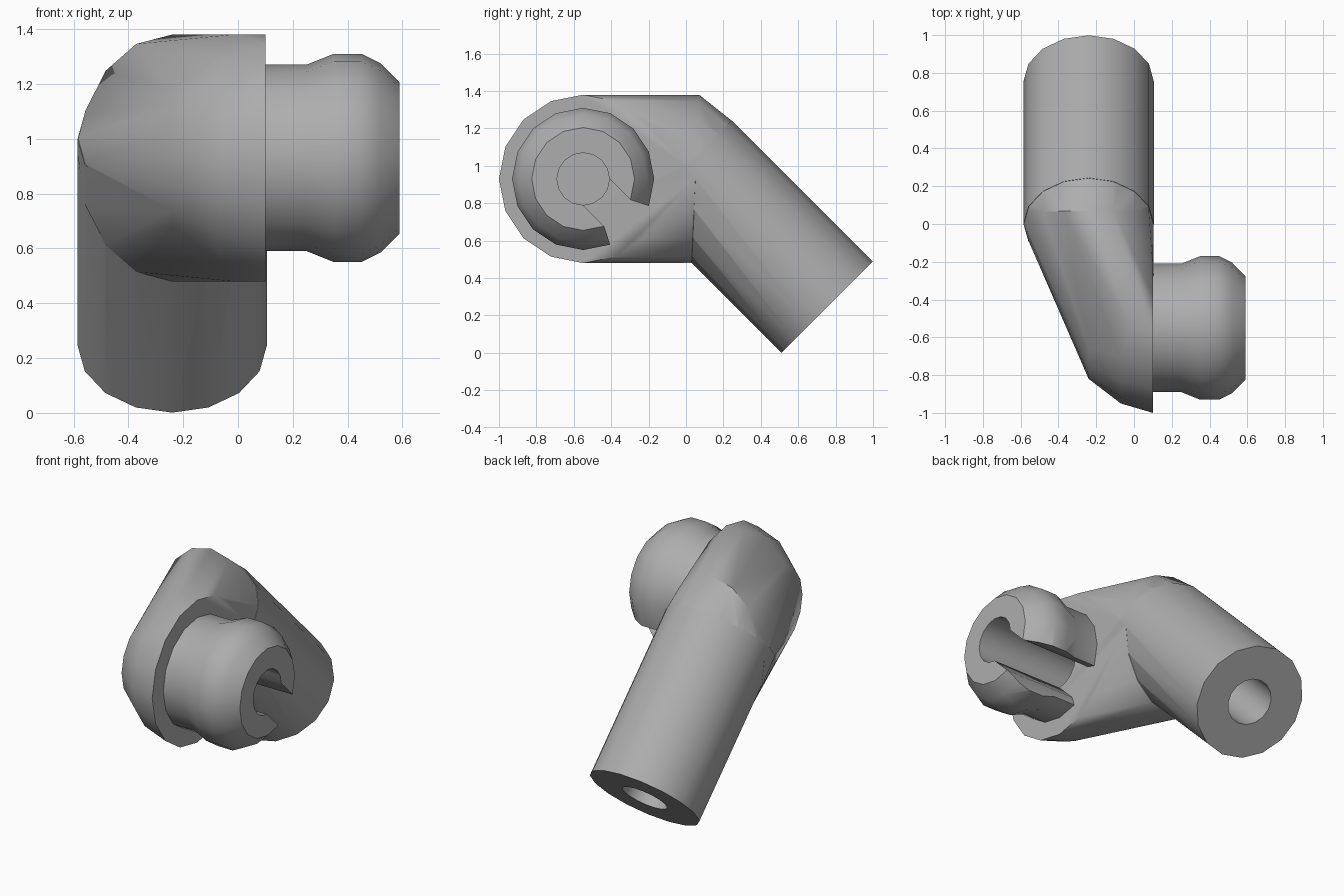
import bpy, bmesh, math
from mathutils import Vector

cube = bpy.data.objects.get("Cube")
if cube:
    bpy.data.objects.remove(cube, do_unlink=True)

SIDES = 16
X = Vector((1, 0, 0))
Y = Vector((0, 1, 0))
DOWN = Vector((0, 1, -1)).normalized()   # direction of the angled tube
UP = Vector((0, 1, 1)).normalized()      # square to it

grey = bpy.data.materials.new("grey plastic")
grey.use_nodes = True
grey.diffuse_color = (0.42, 0.42, 0.42, 1)
grey.node_tree.nodes["Principled BSDF"].inputs["Base Color"].default_value = grey.diffuse_color


def make_object(name, bm):
    bmesh.ops.recalc_face_normals(bm, faces=bm.faces)
    mesh = bpy.data.meshes.new(name)
    bm.to_mesh(mesh)
    bm.free()
    obj = bpy.data.objects.new(name, mesh)
    bpy.context.collection.objects.link(obj)
    return obj


def ring(center, u, v, ru, rv):
    angles = [math.tau * i / SIDES for i in range(SIDES)]
    return [center + u * ru * math.cos(a) + v * rv * math.sin(a) for a in angles]


def turned(name, origin, axis, u, profile):
    """Closed solid turned about an axis; profile holds (distance, radius)."""
    bm = bmesh.new()
    v = axis.cross(u)
    rings = [[bm.verts.new(p) for p in ring(origin + axis * d, u, v, r, r)]
             for d, r in profile]
    for a, b in zip(rings, rings[1:]):
        for i in range(SIDES):
            j = (i + 1) % SIDES
            bm.faces.new((a[i], a[j], b[j], b[i]))
    bm.faces.new(rings[0])
    bm.faces.new(rings[-1])
    return make_object(name, bm)


def boolean(obj, other, operation):
    mod = obj.modifiers.new(operation, 'BOOLEAN')
    mod.operation = operation
    mod.solver = 'EXACT'
    mod.object = other
    bpy.context.view_layer.update()
    deps = bpy.context.evaluated_depsgraph_get()
    mesh = bpy.data.meshes.new_from_object(obj.evaluated_get(deps))
    obj.modifiers.clear()
    obj.data = mesh


hub = Vector((0, -0.55, 0.93))       # centre of the pin
elbow = Vector((-0.24, 0, 1.0))      # start of the angled tube

# Elbow: hull from the domed pin flange to the bend of the tube
points = []
for x, r in ((0.1, 0.45), (-0.07, 0.4), (-0.24, 0.27)):
    points += ring(hub + X * x, Y, X.cross(Y), r, r)
points += [hub + Vector((-0.02, 0, s * 0.45)) for s in (-1, 1)]
points += ring(Vector((-0.24, 0.05, 0.93)), X, Vector((0, 0.02, 0.45)), 0.343, 1)
points += ring(elbow, X, UP, 0.343, 0.343)
bm = bmesh.new()
verts = [bm.verts.new(p) for p in points]
hull = bmesh.ops.convex_hull(bm, input=verts)
loose = {g for g in hull["geom_interior"] + hull["geom_unused"]
         if isinstance(g, bmesh.types.BMVert)}
bmesh.ops.delete(bm, geom=list(loose), context='VERTS')
body = make_object("elbow_and_tube", bm)

# Angled tube with its bore
length = 0.755 * math.sqrt(2)
tube = turned("tube", elbow, DOWN, X, [(0, 0.345), (length, 0.345)])
tube_bore = turned("tube_bore", elbow, DOWN, X, [(length - 0.7, 0.14), (length + 0.1, 0.14)])

# Pin with a raised lip
pin = turned("slotted_pin", hub, X, Y,
             [(0.05, 0.34), (0.25, 0.34), (0.35, 0.38), (0.45, 0.38), (0.52, 0.345), (0.59, 0.275)])
pin_bore = turned("pin_bore", hub, X, Y, [(-0.1, 0.14), (0.7, 0.14)])

# Slot cutter, flaring outward through the lip
outline = [(0, 0.1), (0.26, 0.1), (0.35, 0.146), (0.5, 0.2)]
outline += [(a, -b) for a, b in reversed(outline)]
bm = bmesh.new()
face = bm.faces.new([bm.verts.new(hub + DOWN * a + UP * b) for a, b in outline])
side = bmesh.ops.extrude_face_region(bm, geom=[face])
bmesh.ops.translate(bm, vec=X * 0.7,
                    verts=[g for g in side["geom"] if isinstance(g, bmesh.types.BMVert)])
slot = make_object("slot_cutter", bm)

# Join and cut
boolean(body, tube, 'UNION')
boolean(body, tube_bore, 'DIFFERENCE')
boolean(body, pin_bore, 'DIFFERENCE')
boolean(pin, pin_bore, 'DIFFERENCE')
boolean(pin, slot, 'DIFFERENCE')
for helper in (tube, tube_bore, pin_bore, slot):
    bpy.data.objects.remove(helper, do_unlink=True)

# Colour and shading
for obj in (body, pin):
    obj.data.materials.clear()
    obj.data.materials.append(grey)
    bpy.ops.object.select_all(action='DESELECT')
    obj.select_set(True)
    bpy.context.view_layer.objects.active = obj
    bpy.ops.object.shade_smooth_by_angle(angle=math.radians(35))
